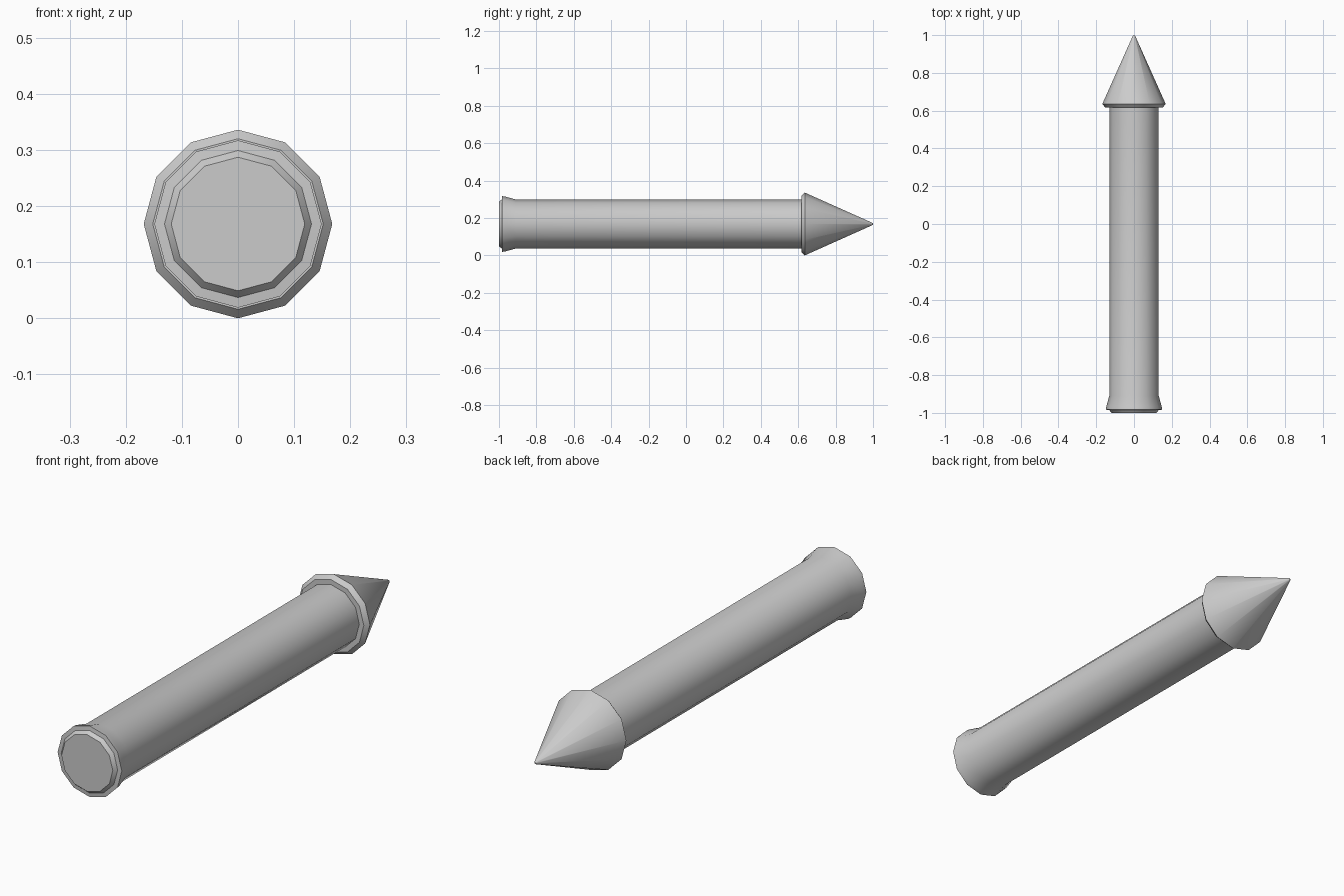
import bpy, bmesh, math

if "Cube" in bpy.data.objects:
    bpy.data.objects.remove(bpy.data.objects["Cube"])

SIDES = 12
AXIS_Z = 0.168

grey = bpy.data.materials.new("light grey")
grey.diffuse_color = (0.6, 0.6, 0.6, 1)
grey.use_nodes = True
grey.node_tree.nodes["Principled BSDF"].inputs["Base Color"].default_value = grey.diffuse_color


def lathe(name, profile):
    """Revolve (y, radius) points about the long axis and cap both ends."""
    bm = bmesh.new()
    rings = []
    for y, r in profile:
        angles = [2 * math.pi * i / SIDES for i in range(SIDES)]
        rings.append([bm.verts.new((r * math.sin(a), y, AXIS_Z + r * math.cos(a)))
                      for a in angles])
    for a, b in zip(rings, rings[1:]):
        for i in range(SIDES):
            j = (i + 1) % SIDES
            bm.faces.new((a[i], a[j], b[j], b[i]))
    bm.faces.new(rings[0])
    bm.faces.new(rings[-1])
    bmesh.ops.recalc_face_normals(bm, faces=bm.faces)
    mesh = bpy.data.meshes.new(name)
    bm.to_mesh(mesh)
    bm.free()
    mesh.materials.append(grey)
    obj = bpy.data.objects.new(name, mesh)
    bpy.context.collection.objects.link(obj)
    bpy.ops.object.select_all(action='DESELECT')
    obj.select_set(True)
    bpy.context.view_layer.objects.active = obj
    bpy.ops.object.shade_smooth_by_angle(angle=math.radians(35))
    return obj


# Shaft with a flared tail and a chamfered end plug
lathe("shaft", [(-1.0, 0.119), (-0.985, 0.131), (-0.983, 0.149), (-0.968, 0.147),
                (-0.91, 0.131), (0.62, 0.131)])

# Pointed head with a chamfered rear rim and a tiny blunt tip
lathe("head", [(0.617, 0.152), (0.635, 0.168), (0.997, 0.006), (1.0, 0.003)])
